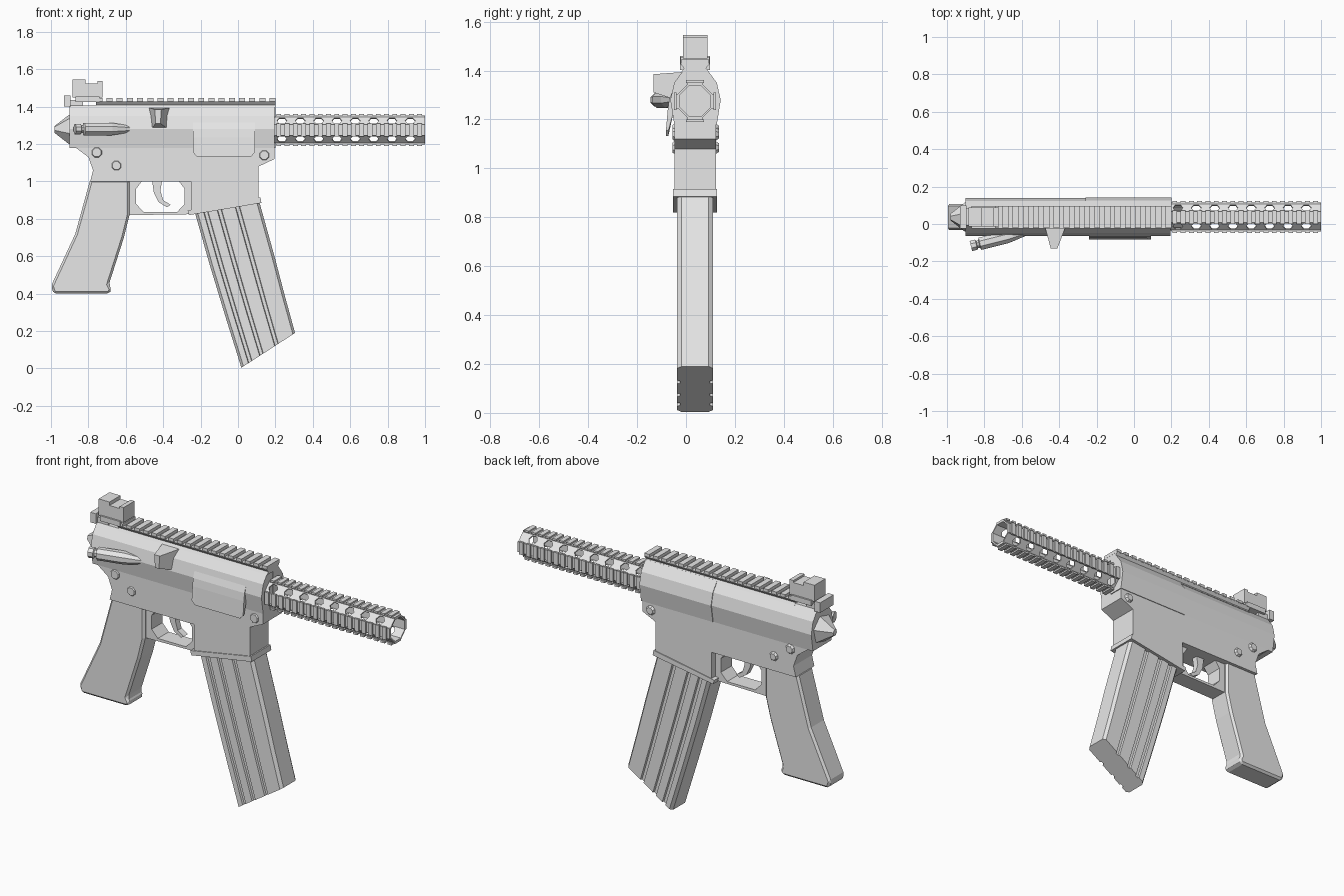
import bpy, bmesh, math
from mathutils import Vector

old = bpy.data.objects.get("Cube")
if old:
    bpy.data.objects.remove(old, do_unlink=True)

grey = bpy.data.materials.new("plain grey")
grey.use_nodes = True
grey.diffuse_color = (0.8, 0.8, 0.8, 1)
grey.node_tree.nodes["Principled BSDF"].inputs["Base Color"].default_value = (0.8, 0.8, 0.8, 1)

CY = 0.037     # centre plane of the body
BZ = 1.275     # barrel axis height


def finish(name, bm):
    bmesh.ops.recalc_face_normals(bm, faces=bm.faces)
    mesh = bpy.data.meshes.new(name)
    bm.to_mesh(mesh)
    bm.free()
    mesh.materials.append(grey)
    ob = bpy.data.objects.new(name, mesh)
    bpy.context.collection.objects.link(ob)
    return ob


def add_loft(bm, rings, closed=False):
    """Skin a list of equal-length rings, capped unless closed on itself."""
    loops = [[bm.verts.new(p) for p in ring] for ring in rings]
    n = len(loops[0])
    pairs = list(zip(loops, loops[1:]))
    if closed:
        pairs.append((loops[-1], loops[0]))
    else:
        bm.faces.new(loops[0])
        bm.faces.new(loops[-1])
    for a, b in pairs:
        for i in range(n):
            j = (i + 1) % n
            bm.faces.new((a[i], a[j], b[j], b[i]))


def loft(name, rings, closed=False):
    bm = bmesh.new()
    add_loft(bm, rings, closed)
    return finish(name, bm)


def side_prism(name, pts, half, cy=CY):
    """Extrude an x/z outline across the width."""
    return loft(name, [[(x, cy + s * half, z) for x, z in pts] for s in (-1, 1)])


def long_prism(name, pts, x0, x1):
    """Extrude a y/z section along the length."""
    return loft(name, [[(x, y, z) for y, z in pts] for x in (x0, x1)])


def add_box(bm, lo, hi):
    add_loft(bm, [[(x, lo[1], lo[2]), (x, hi[1], lo[2]), (x, hi[1], hi[2]), (x, lo[1], hi[2])]
                  for x in (lo[0], hi[0])])


def boxes(name, spans):
    bm = bmesh.new()
    for lo, hi in spans:
        add_box(bm, lo, hi)
    return finish(name, bm)


def round_part(name, start, direction, steps, sides=8):
    """Turned part: steps are (distance along axis, radius)."""
    d = Vector(direction).normalized()
    u = d.orthogonal().normalized()
    v = d.cross(u)
    angles = [2 * math.pi * (k + 0.5) / sides for k in range(sides)]
    return loft(name, [[Vector(start) + d * t + (u * math.cos(a) + v * math.sin(a)) * r
                        for a in angles] for t, r in steps])


def bevel(ob, width):
    m = ob.modifiers.new("bevel", 'BEVEL')
    m.width = width
    m.segments = 1
    m.limit_method = 'ANGLE'
    m.angle_limit = math.radians(40)


# Upper body, mirrored section
half = [(0.085, 1.18), (0.101, 1.28), (0.085, 1.35), (0.045, 1.405)]
section = [(CY + y, z) for y, z in half] + [(CY - y, z) for y, z in reversed(half)]
long_prism("upper_body", section, -0.9, 0.195)
front_half = [(y + 0.004, z) for y, z in half]
long_prism("upper_body_left_shell", [(CY + y, z) for y, z in front_half] + [(CY, 1.4), (CY, 1.18)],
           -0.26, 0.2)

# Lower body with magazine well
side_prism("lower_body", [(-0.79, 1.0), (-0.25, 1.0), (-0.25, 0.845), (0.11, 0.91), (0.11, 1.08),
                          (0.195, 1.12), (0.195, 1.25), (-0.9, 1.25), (-0.9, 1.205),
                          (-0.8, 1.13), (-0.775, 1.06)], 0.085)
side_prism("magazine_well_flange", [(-0.27, 0.845), (0.12, 0.915), (0.125, 0.885), (-0.262, 0.82)], 0.09)

# Grooved magazine lofted along a bent path
profile = [(0, 0.055), (0.04, 0.073)]
for g in (0.13, 0.34, 0.62):
    profile += [(g, 0.073), (g + 0.01, 0.062), (g + 0.06, 0.062), (g + 0.07, 0.073)]
profile += [(0.96, 0.073), (1, 0.055)]
outline = [(t, s) for t, s in profile] + [(t, -s) for t, s in reversed(profile)]
stations = [((-0.235, 0.85), (0.11, 0.905)), ((-0.15, 0.55), (0.195, 0.6)),
            ((-0.065, 0.27), (0.25, 0.39)), ((0.018, 0.004), (0.305, 0.19))]
loft("magazine", [[(a[0] + (b[0] - a[0]) * t, CY + s, a[1] + (b[1] - a[1]) * t)
                   for t, s in outline] for a, b in stations])

# Grip
grip = side_prism("grip", [(-0.79, 1.01), (-0.58, 1.01), (-0.58, 0.82), (-0.61, 0.7), (-0.69, 0.45),
                           (-0.675, 0.42), (-0.69, 0.4), (-0.985, 0.4), (-1.0, 0.44),
                           (-0.87, 0.72)], 0.07)
bevel(grip, 0.012)

# Trigger guard and trigger
side_prism("trigger_guard", [(-0.58, 1.005), (-0.58, 0.82), (-0.25, 0.825), (-0.25, 1.005),
                             (-0.315, 1.0), (-0.285, 0.96), (-0.285, 0.88), (-0.325, 0.837),
                             (-0.505, 0.837), (-0.545, 0.88), (-0.545, 0.96), (-0.515, 1.0)], 0.05)
side_prism("trigger", [(-0.46, 1.01), (-0.405, 1.01), (-0.415, 0.95), (-0.4, 0.9), (-0.36, 0.875),
                       (-0.38, 0.862), (-0.425, 0.89), (-0.45, 0.94)], 0.018)

# Top rail with cross teeth
long_prism("top_rail", [(CY - 0.055, 1.395), (CY + 0.055, 1.395), (CY + 0.045, 1.41),
                        (CY + 0.06, 1.428), (CY - 0.06, 1.428), (CY - 0.045, 1.41)], -0.76, 0.2)
pitch = 0.0545
boxes("top_rail_teeth", [((x, CY - 0.058, 1.425), (x + 0.032, CY + 0.058, 1.445))
                         for x in (-0.812 + pitch * i for i in range(19))])

# Rear sight and charging handle
boxes("rear_sight", [((-0.885, CY - 0.05, 1.45), (-0.725, CY + 0.05, 1.525)),
                     ((-0.885, CY - 0.05, 1.52), (-0.815, CY + 0.05, 1.545)),
                     ((-0.75, CY - 0.05, 1.52), (-0.725, CY + 0.05, 1.537)),
                     ((-0.87, CY - 0.06, 1.425), (-0.74, CY + 0.06, 1.455))])
boxes("charging_handle", [((-0.93, CY - 0.062, 1.402), (-0.895, CY + 0.062, 1.46)),
                          ((-0.9, CY - 0.045, 1.4), (-0.83, CY + 0.045, 1.435))])

# Pointed rear cap
round_part("rear_cap", (-0.89, CY, 1.278), (-1, 0, 0), [(0, 0.085), (0.015, 0.08), (0.092, 0.018)], 6)

# Forward plunger on the right side
round_part("side_plunger", (-0.872, -0.118, 1.28), (0.3, 0.075, 0),
           [(0, 0.03), (0.03, 0.03), (0.034, 0.022), (0.045, 0.022), (0.05, 0.036),
            (0.2, 0.036), (0.31, 0.018)])

# Wedge-shaped case deflector
loft("case_deflector", [[(-0.48, 0, 1.395), (-0.36, 0, 1.395), (-0.38, -0.055, 1.285), (-0.46, -0.055, 1.285)],
                        [(-0.445, -0.132, 1.385), (-0.41, -0.132, 1.385),
                         (-0.415, -0.132, 1.31), (-0.44, -0.132, 1.31)]])


# Ejection port cover with clipped lower corners
def cover_ring(x, low):
    return [(x, y, z) for y, z in ((-0.045, 1.345), (-0.069, 1.28), (-0.075, 1.235), (-0.082, low),
                                   (-0.072, low), (-0.05, 1.235), (-0.04, 1.28))]


loft("port_cover", [cover_ring(-0.24, 1.155), cover_ring(-0.22, 1.133),
                    cover_ring(0.07, 1.133), cover_ring(0.09, 1.155)])

# Pins on both sides
for x, z, r in ((-0.755, 1.155, 0.029), (-0.65, 1.085, 0.027), (0.14, 1.14, 0.028)):
    round_part("cross_pin", (x, CY - 0.092, z), (0, 1, 0),
               [(0, r * 0.85), (0.006, r), (0.178, r), (0.19, r * 0.7)])


# Hollow eight-sided barrel shroud
def octagon(x, r):
    return [(x, CY + r * math.cos(a), BZ + r * math.sin(a))
            for a in (math.pi * (k + 0.5) / 4 for k in range(8))]


shroud = loft("barrel_shroud", [octagon(0.18, 0.076), octagon(1.0, 0.076),
                                octagon(1.0, 0.067), octagon(0.18, 0.067)], closed=True)

# Vent holes through the diagonal faces
hexagon = [(-0.027, 0), (-0.014, 0.022), (0.014, 0.022), (0.027, 0), (0.014, -0.022), (-0.014, -0.022)]
for sign in (-1, 1):
    along = Vector((0, sign, 1)).normalized()
    across = Vector((0, 1, -sign)).normalized()
    bm = bmesh.new()
    for i in range(8):
        centre = Vector((0.235 + 0.098 * i, CY, BZ))
        add_loft(bm, [[centre + Vector((dx, 0, 0)) + across * t + along * e for dx, t in hexagon]
                      for e in (-0.2, 0.2)])
    cutter = finish("vent_cutter", bm)
    cutter.hide_render = True
    mod = shroud.modifiers.new("vents", 'BOOLEAN')
    mod.operation = 'DIFFERENCE'
    mod.solver = 'EXACT'
    mod.object = cutter
    bpy.context.view_layer.objects.active = shroud
    bpy.ops.object.modifier_apply(modifier=mod.name)
    bpy.data.objects.remove(cutter, do_unlink=True)

# Four toothed rails around the shroud
for k, place in enumerate(("left", "top", "right", "bottom")):
    out = Vector((0, (1, 0, -1, 0)[k], (0, 1, 0, -1)[k]))
    side = Vector((0, out.z, -out.y))
    bm = bmesh.new()
    spans = [(0.2, 1.0, 0.067, 0.077, 0.03)]
    spans += [(0.205 + 0.0443 * i, 0.231 + 0.0443 * i, 0.075, 0.086, 0.036) for i in range(18)]
    for x0, x1, low, high, w in spans:
        add_loft(bm, [[Vector((x, CY, BZ)) + out * h + side * s
                       for h, s in ((low, -w), (low, w), (high, w), (high, -w))] for x in (x0, x1)])
    finish("barrel_rail_" + place, bm)
